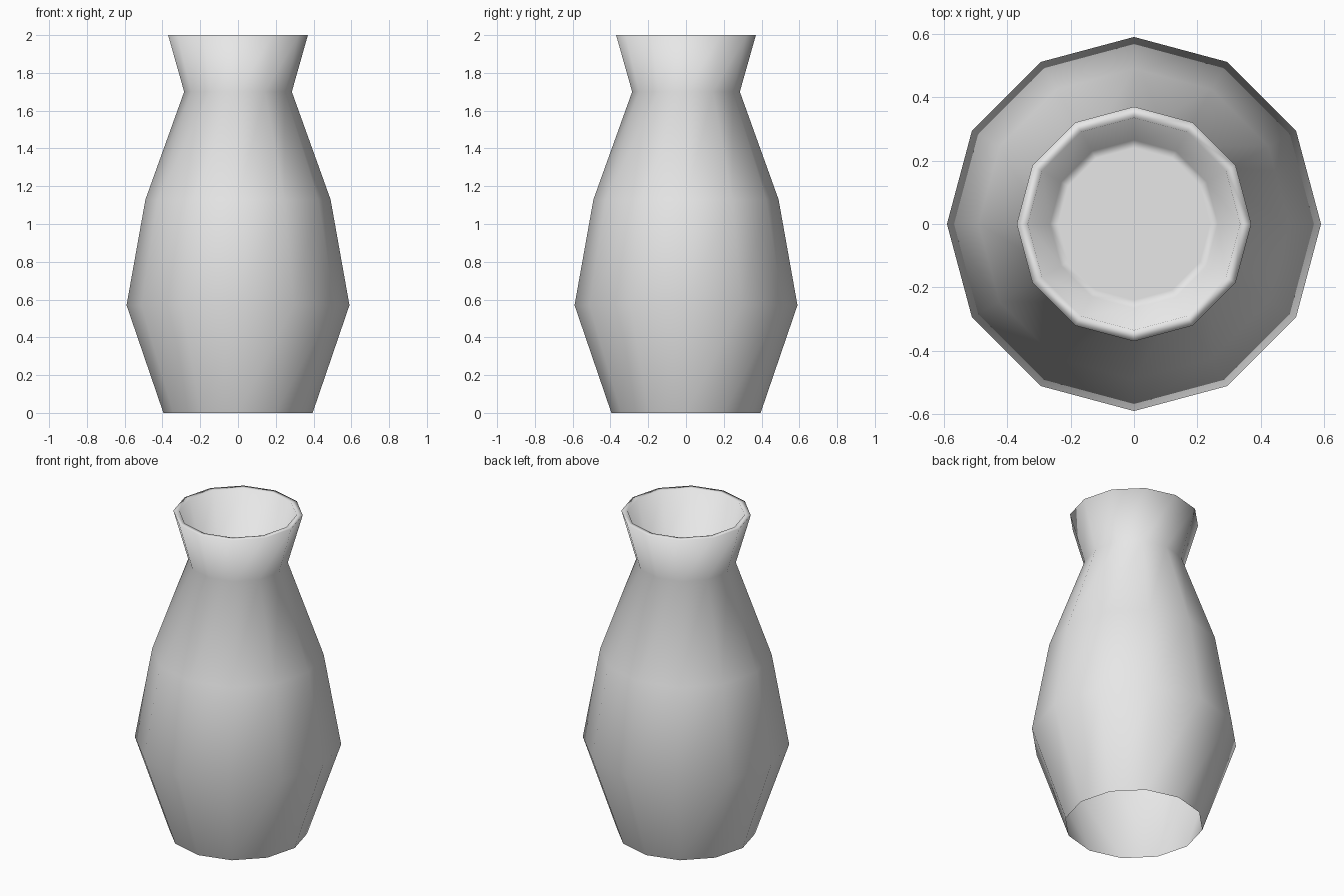
import bpy, bmesh
from math import sin, cos, tau

cube = bpy.data.objects.get("Cube")
if cube:
    bpy.data.objects.remove(cube, do_unlink=True)

SIDES = 12

# Plain grey clay
clay = bpy.data.materials.new("grey_clay")
clay.use_nodes = True
grey = (0.8, 0.8, 0.8, 1)
clay.diffuse_color = grey
clay.node_tree.nodes["Principled BSDF"].inputs["Base Color"].default_value = grey

# Profile (radius, height): open foot, belly, shoulder, neck, lip, then the cup inside the neck
profile = [(0.395, 0), (0.59, 0.57), (0.49, 1.13), (0.285, 1.7), (0.37, 2),
           (0.335, 2), (0.265, 1.72), (0.24, 1.72)]

bm = bmesh.new()
rings = [[bm.verts.new((r * cos(tau * i / SIDES), r * sin(tau * i / SIDES), z))
          for i in range(SIDES)] for r, z in profile]
for low, high in zip(rings, rings[1:]):
    for i in range(SIDES):
        j = (i + 1) % SIDES
        bm.faces.new((low[i], low[j], high[j], high[i]))
bm.faces.new(rings[-1])  # cup floor
for face in bm.faces:
    face.smooth = True

mesh = bpy.data.meshes.new("vase")
bm.to_mesh(mesh)
bm.free()
mesh.materials.append(clay)
vase = bpy.data.objects.new("vase", mesh)
bpy.context.collection.objects.link(vase)
